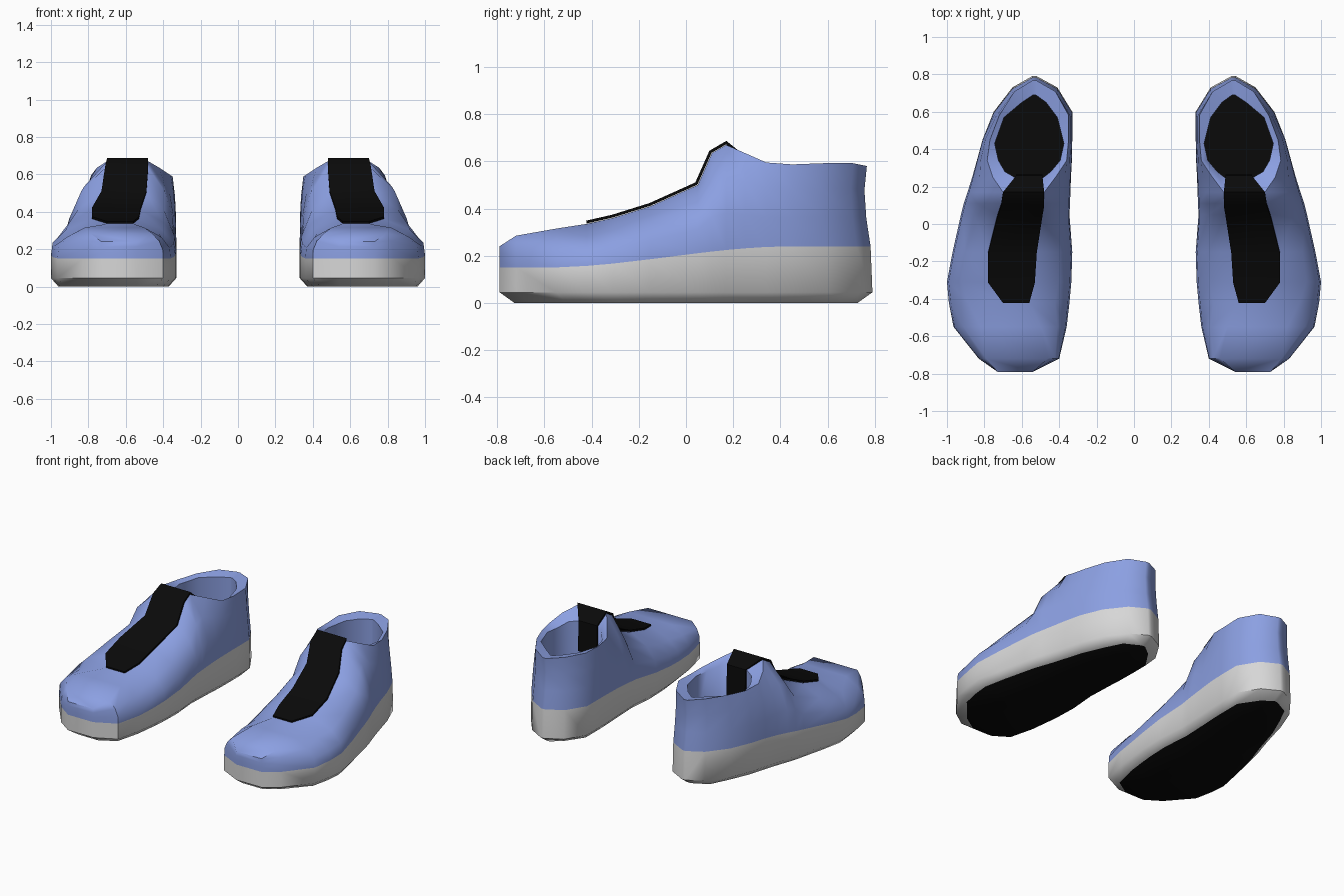
import bpy, bmesh, math

if "Cube" in bpy.data.objects:
    bpy.data.objects.remove(bpy.data.objects["Cube"])


def material(name, rgb):
    m = bpy.data.materials.new(name)
    m.use_nodes = True
    m.diffuse_color = (*rgb, 1)
    bsdf = m.node_tree.nodes["Principled BSDF"]
    bsdf.inputs["Base Color"].default_value = (*rgb, 1)
    bsdf.inputs["Roughness"].default_value = 0.8
    return m


BLUE, GREY, BLACK = 0, 1, 2
MATS = [material("periwinkle_blue", (0.26, 0.35, 0.76)),
        material("sole_grey", (0.68, 0.68, 0.68)),
        material("black", (0.003, 0.003, 0.003))]

# Stations from toe to heel:
# y, outline inner x, outline outer x, crest inner x, crest outer x, crest z
STATIONS = [
    (-.79, .54, .73, .54, .73, .24),
    (-.72, .40, .83, .46, .79, .285),
    (-.55, .36, .965, .50, .82, .315),
    (-.42, .345, .99, .56, .70, .335),
    (-.31, .335, 1.0, .53, .78, .36),
    (-.15, .33, .97, .52, .78, .41),
    (.05, .345, .925, .49, .73, .50),
    (.11, .342, .91, .48, .71, .635),
    (.17, .34, .89, .48, .70, .67),
    (.25, .337, .865, .42, .755, .635),
    (.34, .332, .84, .36, .785, .595),
    (.45, .33, .81, .35, .77, .587),
    (.60, .33, .75, .35, .72, .592),
    (.73, .41, .65, .42, .64, .592),
    (.79, .52, .545, .52, .545, .58),
]
# Mouth of the shoe: y, inner x, outer x, z, one per station from the tongue back
MOUTH = [
    (.245, .49, .63, .61),
    (.28, .445, .69, .60),
    (.34, .395, .725, .575),
    (.43, .375, .745, .57),
    (.57, .41, .695, .575),
    (.65, .47, .60, .575),
    (.69, .525, .54, .57),
]
OPEN = len(STATIONS) - len(MOUTH)      # first station on the opening
TONGUE = 3                             # first station under the tongue


def sole_height(y):
    t = min(max((y + .6) / 1.05, 0), 1)
    return .15 + .09 * t * t * (3 - 2 * t)


def side_profile(y, outline, crest, top):
    """Points on one side, from the tread up to the crest."""
    s = sole_height(y)
    mid = .04 if outline > .64 else -.04
    lean = (1, .99, .967, .957, .97) if y > .5 else (1,) * 5
    if abs(outline - .6) < .09:
        mid = 0
    pts = [(outline - mid, y * .92, 0), (outline, y, .045),
           (outline, y * lean[1], s)]
    for k, (fx, fz) in enumerate(((.04, .35), (.36, .70), (1, 1))):
        pts.append((outline + (crest - outline) * fx,
                    y * lean[2 + k], s + (top - s) * fz))
    return pts


def finish(bm, name):
    bmesh.ops.recalc_face_normals(bm, faces=bm.faces)
    mesh = bpy.data.meshes.new(name)
    bm.to_mesh(mesh)
    bm.free()
    for m in MATS:
        mesh.materials.append(m)
    ob = bpy.data.objects.new(name, mesh)
    bpy.context.collection.objects.link(ob)
    bpy.ops.object.select_all(action='DESELECT')
    ob.select_set(True)
    bpy.context.view_layer.objects.active = ob
    bpy.ops.object.shade_smooth_by_angle(angle=math.radians(50))
    return ob


def add_ring(bm, inner, outer, side):
    """Closed loop: the inner side toe to heel, then the outer side back."""
    return [bm.verts.new((side * x, y, z)) for x, y, z in inner + outer[::-1]]


def bridge(bm, a, b, mat):
    n = len(a)
    for i in range(n):
        j = (i + 1) % n
        bm.faces.new((a[i], a[j], b[j], b[i])).material_index = mat


def cap(bm, ring, mat, last):
    """Fill across a ring, station by station, up to the given station."""
    for i in range(last):
        f = bm.faces.new((ring[i], ring[i + 1], ring[-2 - i], ring[-1 - i]))
        f.material_index = mat


def make_shoe(side, label):
    # Outer shell: tread, sole wall and upper
    bm = bmesh.new()
    inner = [side_profile(y, xi, ci, z) for y, xi, xo, ci, co, z in STATIONS]
    outer = [side_profile(y, xo, co, z) for y, xi, xo, ci, co, z in STATIONS]
    rings = [add_ring(bm, [p[k] for p in inner], [p[k] for p in outer], side)
             for k in range(6)]
    for k in range(5):
        bridge(bm, rings[k], rings[k + 1], GREY if k < 2 else BLUE)
    cap(bm, rings[0], BLACK, len(STATIONS) - 1)
    cap(bm, rings[5], BLUE, OPEN)

    # Collar rim, lining and insole
    collar = rings[5][OPEN:len(rings[5]) - OPEN]
    for z, mat in ((None, BLUE), (.24, BLUE), (.06, GREY)):
        loop = add_ring(bm, [(a, y, z or h) for y, a, b, h in MOUTH],
                        [(b, y, z or h) for y, a, b, h in MOUTH], side)
        bridge(bm, collar, loop, mat)
        collar = loop
    cap(bm, collar, BLACK, len(MOUTH) - 1)
    finish(bm, label + "_shoe")

    # Tongue strip over the instep, folding down into the mouth
    bm = bmesh.new()
    rows = [(y, ci, co, z) for y, xi, xo, ci, co, z in STATIONS[TONGUE:OPEN + 1]]
    y, a, b, z = MOUTH[0]
    rows += [(y, a, b, z), (y + .005, a, b, z - .2)]
    strip = [[bm.verts.new((side * x, y, z)) for x in (a, b)]
             for y, a, b, z in rows]
    for (a, b), (c, d) in zip(strip, strip[1:]):
        bm.faces.new((a, b, d, c) if side > 0 else (b, a, c, d))
    for f in bm.faces:
        f.material_index = BLACK
    bm.normal_update()
    for v in bm.verts:
        v.co += v.normal * .002
    base = list(bm.faces)
    bmesh.ops.solidify(bm, geom=base, thickness=-.012)
    finish(bm, label + "_tongue")


for side, label in ((1, "left"), (-1, "right")):
    make_shoe(side, label)
